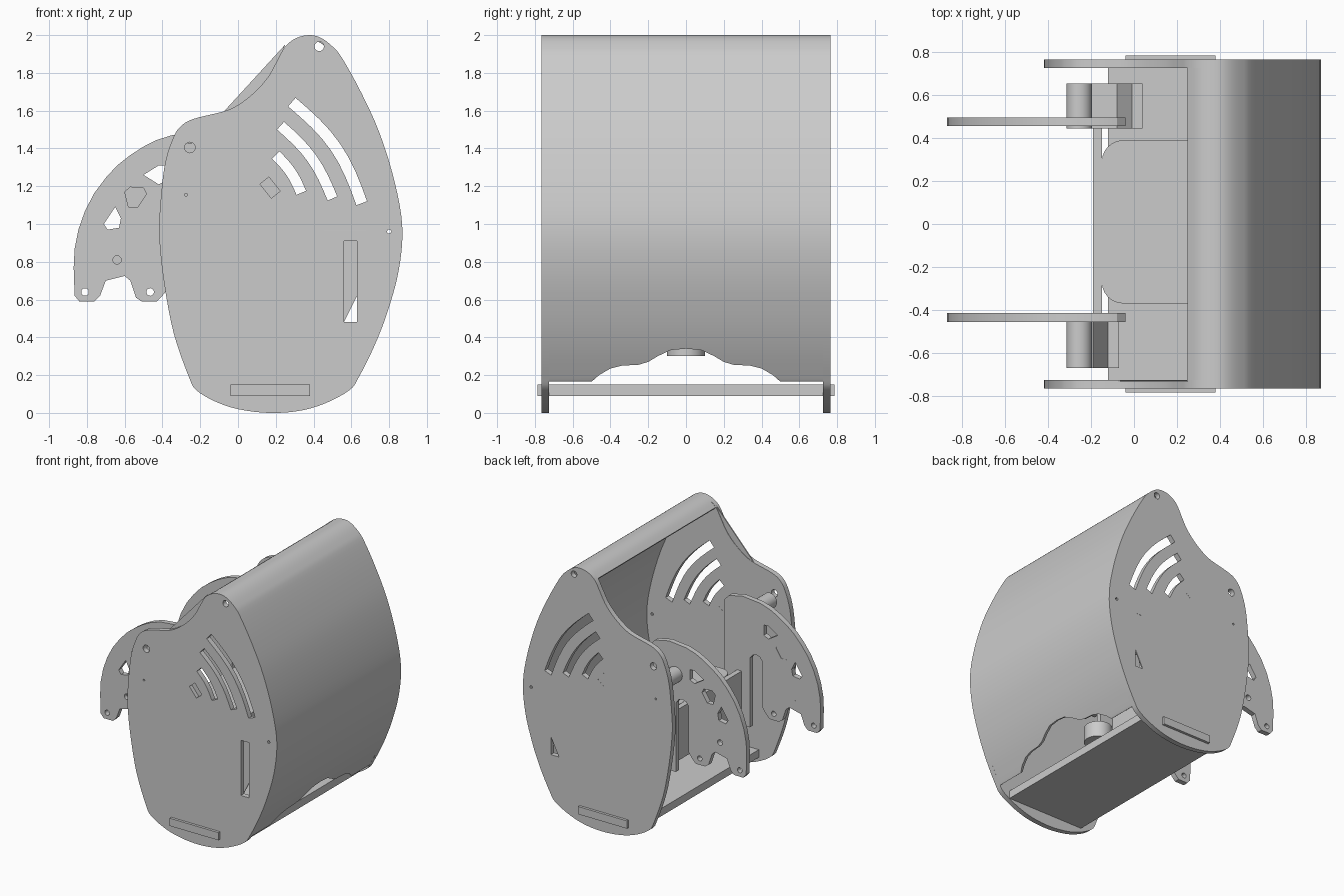
import bpy, bmesh, math
from mathutils import Vector, Matrix

cube = bpy.data.objects.get("Cube")
if cube:
    bpy.data.objects.remove(cube)

grey = bpy.data.materials.new("plain grey")
grey.use_nodes = True
colour = (0.6, 0.6, 0.6, 1)
grey.diffuse_color = colour
grey.node_tree.nodes["Principled BSDF"].inputs["Base Color"].default_value = colour

FACING_Y = Matrix.Rotation(math.pi / 2, 4, "X")
FACING_X = Matrix.Rotation(math.pi / 2, 4, "Z") @ FACING_Y
FLAT = Matrix.Identity(4)


def finish(name, mesh):
    obj = bpy.data.objects.new(name, mesh)
    bpy.context.collection.objects.link(obj)
    mesh.materials.clear()
    mesh.materials.append(grey)
    bpy.ops.object.select_all(action="DESELECT")
    obj.select_set(True)
    bpy.context.view_layer.objects.active = obj
    bpy.ops.object.shade_smooth_by_angle(angle=math.radians(30))


def slab(name, outline, low, high, holes=(), turn=FACING_Y):
    """Extrude a flat outline with holes between two levels of its axis."""
    curve = bpy.data.curves.new(name, "CURVE")
    curve.dimensions = "2D"
    curve.fill_mode = "BOTH"
    curve.extrude = (high - low) / 2
    for loop in [outline, *holes]:
        spline = curve.splines.new("POLY")
        spline.points.add(len(loop) - 1)
        for point, (u, v) in zip(spline.points, loop):
            point.co = (u, v, 0, 1)
        spline.use_cyclic_u = True
    helper = bpy.data.objects.new(name + "_helper", curve)
    mesh = bpy.data.meshes.new_from_object(helper)
    bpy.data.objects.remove(helper)
    axis = turn.to_3x3() @ Vector((0, 0, 1))
    middle = Vector([abs(a) for a in axis]) * (low + high) / 2
    bm = bmesh.new()
    bm.from_mesh(mesh)
    bmesh.ops.transform(bm, matrix=Matrix.Translation(middle) @ turn, verts=bm.verts)
    bmesh.ops.remove_doubles(bm, verts=bm.verts, dist=0.0005)
    bmesh.ops.recalc_face_normals(bm, faces=bm.faces)
    bm.to_mesh(mesh)
    bm.free()
    finish(name, mesh)


def rect(u0, v0, u1, v1):
    return [(u0, v0), (u1, v0), (u1, v1), (u0, v1)]


def ring(u, v, r, n=16):
    return [(u + r * math.cos(math.tau * i / n), v + r * math.sin(math.tau * i / n))
            for i in range(n)]


def smooth(points, closed=True, steps=4):
    """Round a coarse point list into a flowing line."""
    out, n = [], len(points)
    for i in range(n if closed else n - 1):
        pick = [(i + k) % n if closed else min(max(i + k, 0), n - 1) for k in (-1, 0, 1, 2)]
        a, b, c, d = [Vector(points[k]) for k in pick]
        for s in range(steps):
            t = s / steps
            out.append(tuple(b + (c - a) * t / 2 + (2 * a - 5 * b + 4 * c - d) * t * t / 2
                             + (3 * b - a - 3 * c + d) * t ** 3 / 2))
    return out if closed else out + [tuple(points[-1])]


def offset(path, width):
    """Shift an open path sideways."""
    out = []
    for i, p in enumerate(path):
        d = Vector(path[min(i + 1, len(path) - 1)]) - Vector(path[max(i - 1, 0)])
        d.normalize()
        out.append((p[0] + d.y * width, p[1] - d.x * width))
    return out


def arc_slot(start, end, bulge, width):
    """Curved slot between two points."""
    a, b = Vector(start), Vector(end)
    side = Vector((a.y - b.y, b.x - a.x)).normalized()
    path = [tuple(a.lerp(b, i / 8) + side * bulge * math.sin(math.pi * i / 8))
            for i in range(9)]
    return offset(path, width / 2) + offset(path, -width / 2)[::-1]


# Side plates with vents, screw holes and a slot
back_edge = [(0.64, .19), (0.72, .35), (0.79, .53), (0.85, .75), (0.87, .98), (0.83, 1.22),
             (0.75, 1.48), (0.65, 1.7), (0.55, 1.88), (0.5, 1.94), (0.44, 1.985), (0.38, 2),
             (0.31, 1.985), (0.25, 1.94)]
front_edge = [(0.21, 1.87), (0.16, 1.78), (0.09, 1.7), (0, 1.63), (-.08, 1.595), (-.24, 1.555),
              (-.31, 1.51), (-.35, 1.44), (-.39, 1.3), (-.415, 1.05), (-.415, .9), (-.39, .68),
              (-.34, .42), (-.26, .19), (-.22, .12), (-.12, .06), (0, .02), (0.16, 0),
              (0.32, .01), (0.46, .05), (0.59, .12)]
plate_outline = smooth(back_edge + front_edge)
slot = rect(.56, .48, .63, .91)
stub = arc_slot((.14, 1.23), (.2, 1.155), 0, .06)
plate_holes = [
    arc_slot((.285, 1.645), (.655, 1.11), .055, .06),
    arc_slot((.225, 1.52), (.5, 1.135), .035, .055),
    arc_slot((.2, 1.365), (.335, 1.165), .015, .055),
    stub, slot, ring(.43, 1.94, .025), ring(-.255, 1.405, .028),
    ring(.8, .96, .012, 6), ring(-.275, 1.155, .008, 6)]
for side, y in (("right", -.765), ("left", .725)):
    slab(side + "_side_plate", plate_outline, y, y + .04, plate_holes)
    # Thin backing leaves the slots partly open
    slab(side + "_slot_backing", [(.56, .48), (.63, .62), (.63, .91), (.56, .91)],
         y + .031, y + .039)
    slab(side + "_vent_backing", stub, y + .031, y + .039)
slab("neck_web", [(-.08, 1.59), (0, 1.62), (.09, 1.69), (.17, 1.77), (.22, 1.87), (.25, 1.95)],
     -.736, -.728)

# Curved back shell with a stepped opening at its foot
path = smooth([(0.625, .165)] + back_edge, closed=False)
step = [(.725, .165), (.5, .165), (.46, .2), (.4, .235), (.34, .25), (.25, .255), (.2, .27),
        (.15, .3), (.08, .333), (0, .34)]
foot = [(-u, v) for u, v in step] + step[-2::-1]


def clipped(i, level):
    """Path point i, slid up the path to the level of the opening."""
    while path[i][1] < level and path[i + 1][1] <= level:
        i += 1
    if path[i][1] >= level:
        return path[i]
    a, b = Vector(path[i]), Vector(path[i + 1])
    return tuple(a.lerp(b, (level - a.y) / (b.y - a.y)))


bm = bmesh.new()
grid = []
for i in range(len(path)):
    row = []
    for y, level in foot:
        x, z = clipped(i, level)
        row.append(bm.verts.new((x, y, z)))
    grid.append(row)
for low, high in zip(grid, grid[1:]):
    for j in range(len(foot) - 1):
        bm.faces.new((low[j], low[j + 1], high[j + 1], high[j]))
bmesh.ops.remove_doubles(bm, verts=bm.verts, dist=0.0005)
skin = bpy.data.meshes.new("back_shell_skin")
bm.to_mesh(skin)
bm.free()
helper = bpy.data.objects.new("back_shell_helper", skin)
bpy.context.collection.objects.link(helper)
thick = helper.modifiers.new("thickness", "SOLIDIFY")
thick.thickness = .025
thick.offset = -1
bpy.context.view_layer.update()
solid = helper.evaluated_get(bpy.context.evaluated_depsgraph_get())
shell_mesh = bpy.data.meshes.new_from_object(solid)
bpy.data.objects.remove(helper)
finish("back_shell", shell_mesh)

# Floor with tabs that pass through the side plates
tabs = [(-.12, -.725), (-.04, -.725), (-.04, -.785), (.38, -.785), (.38, -.725), (.54, -.725)]
slab("floor_plate", tabs + [(u, -v) for u, v in tabs[::-1]], .09, .15, turn=FLAT)
slab("hanging_knob", ring(.33, 0, .1, 24), .3, .42, turn=FLAT)

# Swinging arms
arm_outline = [(-.04, .48), (-.04, 1.42), (-.08, 1.46), (-.2, 1.485), (-.35, 1.47),
               (-.43, 1.445), (-.5, 1.41), (-.57, 1.365), (-.64, 1.31), (-.7, 1.245),
               (-.76, 1.165), (-.81, 1.07), (-.845, .97), (-.865, .87), (-.87, .77),
               (-.865, .62), (-.84, .59), (-.76, .59), (-.73, .62), (-.7, .7), (-.6, .725),
               (-.57, .7), (-.54, .61), (-.51, .59), (-.43, .59), (-.4, .62), (-.37, .66),
               (-.37, 1.02), (-.345, 1.05), (-.315, 1.06), (-.285, 1.05), (-.26, 1.02),
               (-.26, .48)]
window = [(-.6, 1.17), (-.57, 1.195), (-.5, 1.19), (-.485, 1.16), (-.53, 1.09), (-.58, 1.09)]
arm_holes = [
    window,
    [(-.5, 1.26), (-.42, 1.31), (-.38, 1.31), (-.38, 1.23), (-.42, 1.21)],
    [(-.71, 1.0), (-.65, 1.09), (-.62, 1.03), (-.63, .98), (-.69, .97)],
    ring(-.81, .64, .02), ring(-.465, .64, .02), ring(-.64, .81, .022)]
for side, y in (("right", -.455), ("left", .455)):
    slab(side + "_arm", arm_outline, y, y + .04, arm_holes)
slab("right_arm_window_backing", window, -.424, -.416)
slab("right_arm_hole_backing", ring(-.64, .81, .022), -.424, -.416)

# Pivot posts and drive blocks between the arms and the side plates
for side, low, high, end, z in (("right", -.67, -.455, -.07, 1.37),
                                ("left", .445, .655, .04, 1.24)):
    slab(side + "_pivot_post", ring(-.255, z, .06, 24), low, high)
    slab(side + "_drive_block", [(-.2, 1.0), (end, 1.0), (end, 1.15), (end - .05, 1.15),
                                 (end - .12, z - .03), (-.2, z - .03)], low, high)

# Cross plate and tray joining the arms
slab("cross_plate", rect(-.45, .5, .45, .9), -.19, -.15, turn=FACING_X,
     holes=[rect(-.15, .86, .21, .895)])
corner = [(.35, .39)] + [(-.05 - .1 * math.sin(a), .29 + .1 * math.cos(a))
                         for a in (math.pi / 2 * i / 6 for i in range(7))]
tab = [(-.15, .21), (-.19, .21), (-.19, -.15), (-.15, -.15)]
slab("tray", corner + tab + [(u, .02 - v) for u, v in corner[::-1]], .86, .902, turn=FLAT)
slab("tray_rib", rect(.02, .5, .35, .9), .365, .385)
